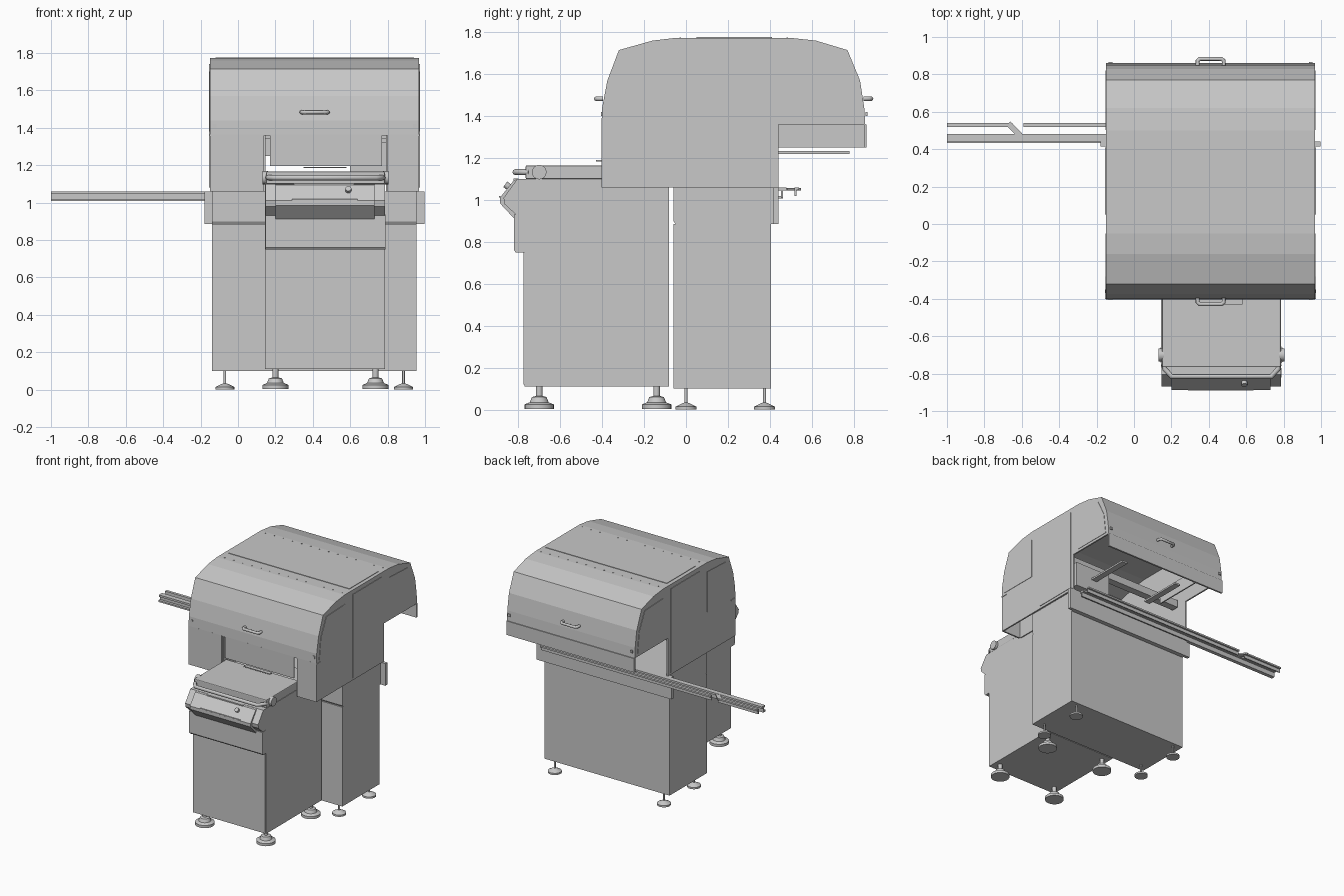
import bpy, bmesh, math
from mathutils import Vector

if "Cube" in bpy.data.objects:
    bpy.data.objects.remove(bpy.data.objects["Cube"], do_unlink=True)

GREY = (0.58, 0.58, 0.58, 1)
mat = bpy.data.materials.new("machine grey")
mat.use_nodes = True
mat.diffuse_color = GREY
mat.node_tree.nodes["Principled BSDF"].inputs["Base Color"].default_value = GREY


def finish(name, bm, smooth=False):
    bmesh.ops.recalc_face_normals(bm, faces=bm.faces)
    me = bpy.data.meshes.new(name)
    bm.to_mesh(me)
    bm.free()
    me.materials.append(mat)
    ob = bpy.data.objects.new(name, me)
    bpy.context.collection.objects.link(ob)
    if smooth:
        bpy.ops.object.select_all(action="DESELECT")
        ob.select_set(True)
        bpy.context.view_layer.objects.active = ob
        bpy.ops.object.shade_smooth_by_angle(angle=math.radians(35))
    return ob


def box(name, x, y, z, bevel=0):
    bm = bmesh.new()
    bmesh.ops.create_cube(bm, size=1)
    for v in bm.verts:
        v.co = [a + (b - a) * (c + 0.5) for (a, b), c in zip((x, y, z), v.co)]
    if bevel:
        bmesh.ops.bevel(bm, geom=bm.edges[:], offset=bevel, segments=2, affect="EDGES", profile=0.5)
    return finish(name, bm)


def prism(name, points, x0, x1):
    """Extrude a (y, z) outline along x."""
    bm = bmesh.new()
    face = bm.faces.new([bm.verts.new((x0, y, z)) for y, z in points])
    new = bmesh.ops.extrude_face_region(bm, geom=[face])["geom"]
    bmesh.ops.translate(bm, vec=(x1 - x0, 0, 0), verts=[g for g in new if isinstance(g, bmesh.types.BMVert)])
    return finish(name, bm)


def lathe(name, profile, x, y, n=24):
    """Spin an (r, z) profile about a vertical axis."""
    bm = bmesh.new()
    verts = [bm.verts.new((x + r, y, z)) for r, z in profile]
    edges = [bm.edges.new(p) for p in zip(verts, verts[1:])]
    bmesh.ops.spin(bm, geom=verts + edges, cent=(x, y, 0), axis=(0, 0, 1), angle=math.tau, steps=n)
    bmesh.ops.remove_doubles(bm, verts=bm.verts, dist=0.0005)
    return finish(name, bm, True)


def tube(name, path, r):
    cu = bpy.data.curves.new(name, "CURVE")
    cu.dimensions = "3D"
    cu.bevel_depth = r
    cu.bevel_resolution = 2
    cu.use_fill_caps = True
    sp = cu.splines.new("POLY")
    sp.points.add(len(path) - 1)
    for p, co in zip(sp.points, path):
        p.co = (*co, 1)
    cu.materials.append(mat)
    ob = bpy.data.objects.new(name, cu)
    bpy.context.collection.objects.link(ob)


def cylinder(name, start, end, r, n=16):
    a, b = Vector(start), Vector(end)
    bm = bmesh.new()
    bmesh.ops.create_cone(bm, cap_ends=True, segments=n, radius1=r, radius2=r, depth=(b - a).length)
    rot = (b - a).to_track_quat("Z", "Y")
    for v in bm.verts:
        v.co = rot @ v.co + (a + b) / 2
    return finish(name, bm, True)


# Cabinets
box("front_cabinet", (0.145, 0.785), (-0.77, -0.08), (0.11, 1.10))
box("front_door", (0.15, 0.78), (-0.775, -0.77), (0.12, 0.75))
box("rear_cabinet", (-0.14, 0.955), (-0.06, 0.405), (0.10, 0.885))
prism("rear_cabinet_head", [(-0.06, 0.90), (-0.05, 0.885), (0.415, 0.885), (0.425, 0.95),
                            (0.43, 1.06), (-0.06, 1.06)], -0.14, 0.955)
box("rear_crossplate", (-0.18, 0.998), (0.415, 0.44), (0.885, 1.06))

# Adjustable feet
for x in (0.20, 0.735):
    for y in (-0.70, -0.14):
        lathe("heavy_foot", [(0, 0.004), (0.07, 0.004), (0.07, 0.025), (0.045, 0.035), (0.035, 0.06),
                             (0.016, 0.065), (0.016, 0.11), (0, 0.11)], x, y)
for x in (-0.07, 0.885):
    for y in (0.0, 0.375):
        lathe("light_foot", [(0, 0), (0.05, 0), (0.05, 0.014), (0.018, 0.03), (0.007, 0.034),
                             (0.007, 0.10), (0, 0.10)], x, y)

# Hood roof: bent sheet following the arched outline
HX = (-0.15, 0.968)
arch = [(-0.403, 1.36), (-0.40, 1.44), (-0.375, 1.57), (-0.32, 1.715), (-0.16, 1.76), (-0.05, 1.773),
        (0.50, 1.773), (0.62, 1.76), (0.77, 1.715), (0.83, 1.57), (0.85, 1.44), (0.855, 1.36)]
inner = [(0.225 + (y - 0.225) * 0.985, z - (0.01 if z > 1.4 else 0)) for y, z in arch]
prism("hood_roof", arch + inner[::-1], *HX)

# Hood sides with windows, raised centre panels and latch slots
side = [(-0.403, 1.06), (0.44, 1.06), (0.44, 1.36)] + arch[::-1]
front_window = [(-0.37, 1.38), (-0.05, 1.38), (-0.05, 1.70), (-0.28, 1.69), (-0.35, 1.55)]
for x, out in ((HX[0], -1), (HX[1], 1)):
    prism("hood_side", side, x, x - out * 0.012)
    prism("front_window", front_window, x, x + out * 0.003)
    prism("rear_window", [(0.452 - y, z) for y, z in front_window], x, x + out * 0.003)
    prism("side_panel", [(0.05, 1.08), (0.41, 1.08), (0.41, 1.74), (0.05, 1.74)], x, x + out * 0.004)
    prism("latch_slot", [(-0.40, 1.355), (-0.35, 1.355), (-0.35, 1.363), (-0.40, 1.363)], x, x + out * 0.005)
box("roof_panel", (-0.12, 0.94), (0.05, 0.41), (1.773, 1.777))
for i in range(14):
    for y in (-0.03, 0.48):
        box("roof_rivet", (-0.1 + i * 0.079, -0.094 + i * 0.079), (y, y + 0.006), (1.772, 1.776))

# Hood front skirt with slots around the front cabinet, and rear skirt
for a, b, z in ((HX[0], 0.14, 1.06), (0.17, 0.77, 1.195), (0.80, HX[1], 1.06)):
    box("front_skirt", (a, b), (-0.403, -0.391), (z, 1.365))
for x in (0.14, 0.79):
    box("skirt_cheek", (x, x + 0.008), (-0.391, -0.08), (1.06, 1.36))
box("rear_skirt", HX, (0.848, 0.862), (1.25, 1.36))
for y in (-0.405, 0.857):
    for x in (-0.135, 0.935):
        box("skirt_clip", (x, x + 0.02), (y, y + 0.008), (1.40, 1.42))

# Hood handles
for y, d in ((-0.395, -0.034), (0.847, 0.036)):
    tube("hood_handle", [(0.34, y, 1.483), (0.34, y + d * 0.7, 1.483), (0.352, y + d, 1.483),
                         (0.468, y + d, 1.483), (0.48, y + d * 0.7, 1.483), (0.48, y, 1.483)], 0.011)

# Work table with front grab bar
box("table_top", (0.15, 0.785), (-0.765, -0.36), (1.10, 1.165), 0.006)
box("table_tag", (0.35, 0.58), (-0.43, -0.40), (1.184, 1.19))
tube("table_bar", [(0.16, -0.75, 1.133), (0.165, -0.775, 1.133), (0.20, -0.815, 1.133),
                   (0.735, -0.815, 1.133), (0.77, -0.775, 1.133), (0.775, -0.75, 1.133)], 0.014)
for x0, x1 in ((0.13, 0.16), (0.775, 0.805)):
    cylinder("table_pivot", (x0, -0.70, 1.133), (x1, -0.70, 1.133), 0.035)

# Control console and apron
prism("console_body", [(-0.77, 1.10), (-0.805, 1.10), (-0.87, 1.01), (-0.865, 0.98),
                       (-0.80, 0.92), (-0.77, 0.92)], 0.147, 0.785)
prism("console_face", [(-0.80, 1.10), (-0.82, 1.095), (-0.888, 1.01), (-0.888, 0.985),
                       (-0.82, 0.912), (-0.79, 0.912)], 0.20, 0.73)
box("console_lip", (0.30, 0.62), (-0.822, -0.80), (1.093, 1.102))
box("console_slot", (0.29, 0.64), (-0.891, -0.885), (1.012, 1.018))
cylinder("console_knob", (0.59, -0.835, 1.055), (0.59, -0.862, 1.075), 0.016)
prism("apron", [(-0.77, 0.75), (-0.812, 0.75), (-0.82, 0.76), (-0.82, 0.93), (-0.77, 0.935)], 0.147, 0.788)

# Side feed rails passing through the hood
box("main_rail_top", (-1.0, 0.90), (0.44, 0.48), (1.045, 1.06))
box("main_rail_web", (-1.0, 0.90), (0.452, 0.462), (1.01, 1.05))
box("main_rail_base", (-1.0, -0.15), (0.432, 0.462), (1.008, 1.02))
for a, b in ((-1.0, -0.65), (-0.59, 0.90)):
    box("outer_rail_top", (a, b), (0.518, 0.54), (1.047, 1.06))
    box("outer_rail_web", (a, b), (0.518, 0.526), (1.02, 1.05))
link = box("rail_link", (-0.045, 0.045), (-0.016, 0.016), (1.045, 1.058))
link.location = (-0.64, 0.505, 0)
link.rotation_euler.z = math.radians(-45)

# Mechanism under the rear of the hood
box("inner_partition", (0.10, 0.11), (0.44, 0.85), (1.25, 1.36))
for x in (0.2, 0.72):
    box("carriage_arm", (x, x + 0.05), (0.42, 0.78), (1.22, 1.234))
box("drive_block", (0.6, 0.92), (0.12, 0.42), (1.12, 1.32))
box("inner_beam", (-0.13, 0.95), (0.30, 0.36), (1.34, 1.40))
